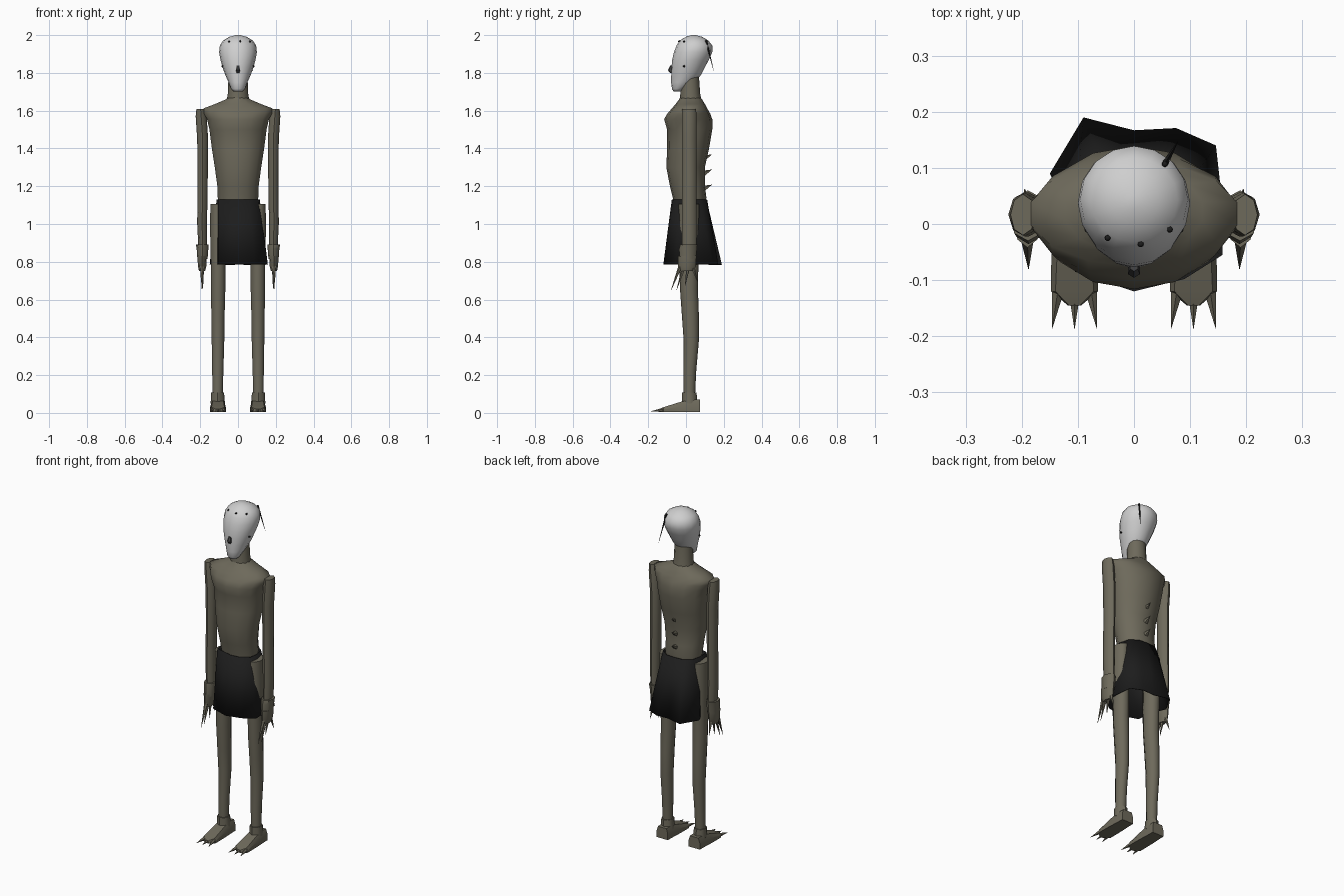
import bpy, bmesh, math
from mathutils import Vector


def material(name, rgb):
    m = bpy.data.materials.new(name)
    m.diffuse_color = (*rgb, 1)
    return m


SKIN = material("drab_skin", (0.155, 0.143, 0.105))
BONE = material("pale_bone", (0.62, 0.62, 0.62))
CLOTH = material("black_cloth", (0.012, 0.012, 0.012))
DARK = material("dark_grey", (0.06, 0.06, 0.06))


def finish(bm, name, mat, angle=45):
    bmesh.ops.recalc_face_normals(bm, faces=bm.faces)
    me = bpy.data.meshes.new(name)
    bm.to_mesh(me)
    bm.free()
    me.materials.append(mat)
    ob = bpy.data.objects.new(name, me)
    bpy.context.collection.objects.link(ob)
    bpy.ops.object.select_all(action='DESELECT')
    ob.select_set(True)
    bpy.context.view_layer.objects.active = ob
    if angle:
        bpy.ops.object.shade_smooth_by_angle(angle=math.radians(angle))
    return ob


def skin_rings(rings, name, mat, caps=True, angle=45):
    """Join equal-length loops of points into a tube."""
    bm = bmesh.new()
    vs = [[bm.verts.new(p) for p in r] for r in rings]
    n = len(vs[0])
    for a, b in zip(vs, vs[1:]):
        for i in range(n):
            bm.faces.new((a[i], a[(i + 1) % n], b[(i + 1) % n], b[i]))
    if caps:
        bm.faces.new(vs[0])
        bm.faces.new(vs[-1])
    return finish(bm, name, mat, angle)


def loft(name, mat, sections, n=12, angle=45):
    """Stack ellipses given as (z, centre x, half width, front y, back y)."""
    rings = []
    for z, cx, rx, f, b in sections:
        rings.append([(cx + rx * math.sin(2 * math.pi * i / n),
                       (f + b) / 2 - (b - f) / 2 * math.cos(2 * math.pi * i / n), z)
                      for i in range(n)])
    return skin_rings(rings, name, mat, True, angle)


def spike(name, mat, base, tip, r, sides=5):
    """Thin cone between two points."""
    base, tip = Vector(base), Vector(tip)
    d = tip - base
    bm = bmesh.new()
    bmesh.ops.create_cone(bm, cap_ends=True, segments=sides, radius1=r,
                          radius2=0.0005, depth=d.length)
    bm.transform(d.to_track_quat('Z', 'Y').to_matrix().to_4x4())
    bmesh.ops.translate(bm, verts=bm.verts, vec=(base + tip) / 2)
    return finish(bm, name, mat, 30)


def dot(name, loc, r):
    bm = bmesh.new()
    bmesh.ops.create_icosphere(bm, subdivisions=1, radius=r)
    bmesh.ops.translate(bm, verts=bm.verts, vec=loc)
    return finish(bm, name, CLOTH)


# Head: tall skull narrowing to the chin
loft("head", BONE, [
    (1.702, 0, .022, -.066, -.03), (1.715, 0, .036, -.074, -.01),
    (1.75, 0, .050, -.079, .045), (1.79, 0, .068, -.078, .08),
    (1.83, 0, .082, -.077, .10), (1.87, 0, .093, -.073, .122),
    (1.91, 0, .10, -.064, .139), (1.945, 0, .096, -.05, .139),
    (1.972, 0, .078, -.032, .118), (1.991, 0, .045, 0, .085),
    (2.0, 0, .012, .028, .052)], 16, 60)
loft("nose", DARK, [(1.80, 0, .009, -.085, -.07), (1.815, 0, .012, -.096, -.07),
                    (1.838, 0, .008, -.084, -.07)], 6)
for i, p in enumerate([(-.047, -.025, 1.966), (.012, -.036, 1.967), (.064, -.01, 1.966),
                       (.083, -.01, 1.835), (-.083, -.01, 1.835), (.055, .107, 1.968)]):
    dot(f"head_stud_{i}", p, .006)
spike("hair_strand", CLOTH, (.055, .107, 1.97), (.078, .147, 1.81), .006)

# Neck and torso
loft("neck", SKIN, [(1.64, 0, .062, -.035, .085), (1.69, 0, .054, -.03, .075),
                    (1.79, 0, .05, -.025, .068)])
loft("torso", SKIN, [
    (1.10, 0, .105, -.065, .10), (1.14, 0, .11, -.07, .108),
    (1.20, 0, .112, -.085, .10), (1.30, 0, .126, -.104, .10),
    (1.40, 0, .142, -.10, .122), (1.50, 0, .155, -.10, .139),
    (1.555, 0, .168, -.116, .139), (1.585, 0, .185, -.098, .128),
    (1.612, 0, .188, -.075, .112), (1.635, 0, .125, -.055, .10),
    (1.66, 0, .065, -.036, .085), (1.672, 0, .05, -.03, .075)], 14, 60)
for i, z in enumerate((1.36, 1.28, 1.2)):
    spike(f"back_spike_{i}", SKIN, (0, .095, z - .012), (0, .137, z + .008), .016)

for s, side in ((1, "right"), (-1, "left")):
    # Arm, wrist cuff and hand
    loft(f"{side}_arm", SKIN, [
        (.86, s * .187, .022, -.022, .055), (1.0, s * .190, .026, -.022, .056),
        (1.25, s * .187, .027, -.02, .055), (1.45, s * .187, .029, -.022, .056),
        (1.57, s * .195, .029, -.022, .056), (1.61, s * .198, .022, -.02, .053)], 8, 50)
    loft(f"{side}_wrist_cuff", SKIN, [(.815, s * .188, .027, -.035, .052),
                                      (.87, s * .188, .031, -.036, .058),
                                      (.892, s * .189, .034, -.03, .06)], 8)
    loft(f"{side}_hand", SKIN, [(.75, s * .19, .016, -.03, .035),
                                (.775, s * .19, .022, -.042, .052),
                                (.83, s * .19, .025, -.042, .055)], 8)
    for i, (y0, y1, z1, x1) in enumerate([(-.03, -.08, .647, .188), (-.01, -.05, .65, .191),
                                          (.012, -.005, .672, .185), (.035, .062, .69, .195)]):
        spike(f"{side}_finger_claw_{i}", SKIN, (s * .19, y0, .775), (s * x1, y1, z1), .011)

    # Leg and ankle
    loft(f"{side}_leg", SKIN, [
        (.09, s * .108, .029, -.012, .048), (.22, s * .107, .031, -.014, .054),
        (.38, s * .106, .035, -.012, .068), (.52, s * .106, .037, -.022, .068),
        (.66, s * .105, .040, -.032, .063), (.80, s * .105, .041, -.035, .066),
        (.98, s * .109, .041, -.04, .07), (1.105, s * .112, .036, -.04, .07)], 10, 50)
    loft(f"{side}_ankle", SKIN, [(.05, s * .107, .038, -.02, .06),
                                 (.108, s * .108, .034, -.02, .056)], 8)

    # Foot: wedge cross-sections from heel to toe, then claws
    rings = []
    for y, hw, tw, top in ((.074, .037, .028, .07), (.03, .038, .028, .072),
                           (-.03, .041, .03, .058), (-.12, .042, .034, .03),
                           (-.145, .012, .01, .02)):
        x = s * .106
        rings.append([(x - hw, y, .004), (x + hw, y, .004), (x + hw, y, top * .6),
                      (x + tw, y, top), (x - tw, y, top), (x - hw, y, top * .6)])
    skin_rings(rings, f"{side}_foot", SKIN, True, 25)
    for i, dx in enumerate((-1, 0, 1)):
        spike(f"{side}_toe_claw_{i}", SKIN, (s * .106 + dx * .029, -.115, .017),
              (s * .106 + dx * .04, -.186, .008), .012)

# Skirt: flared cloth with an uneven hem
hem = [(0, -.12), (.09, -.098), (.158, -.055), (.157, .04), (.146, .14), (.075, .171),
       (0, .167), (-.09, .19), (-.15, .09), (-.112, .01), (-.105, -.085)]
waist = [(0, -.075), (.06, -.068), (.108, -.035), (.115, .02), (.1, .075), (.055, .108),
         (0, .112), (-.055, .108), (-.10, .075), (-.113, .02), (-.105, -.045)]
skirt = skin_rings([[(x, y, .785) for x, y in hem],
                    [(x, y, 1.13) for x, y in waist]], "skirt", CLOTH, False, 20)
solid = skirt.modifiers.new("thickness", 'SOLIDIFY')
solid.thickness = .004
